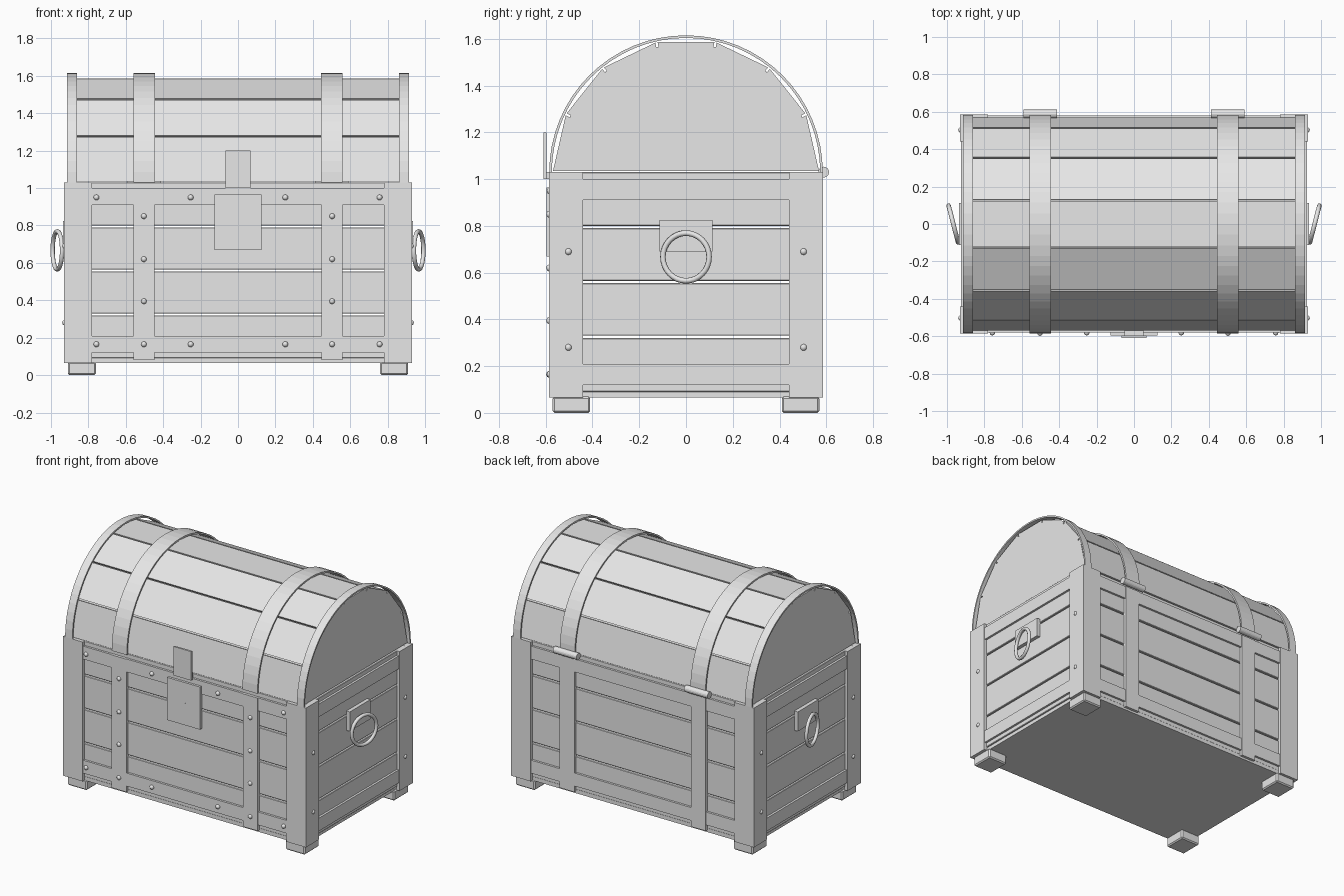
import bpy, bmesh, math
from mathutils import Matrix, Vector

if "Cube" in bpy.data.objects:
    bpy.data.objects.remove(bpy.data.objects["Cube"])

grey = bpy.data.materials.new("plain_grey")
grey.diffuse_color = (0.8, 0.8, 0.8, 1)
grey.use_nodes = True
grey.node_tree.nodes["Principled BSDF"].inputs["Base Color"].default_value = grey.diffuse_color


def finish(bm, name, smooth=False):
    bmesh.ops.recalc_face_normals(bm, faces=bm.faces)
    me = bpy.data.meshes.new(name)
    bm.to_mesh(me)
    bm.free()
    me.materials.append(grey)
    for p in me.polygons:
        p.use_smooth = smooth
    ob = bpy.data.objects.new(name, me)
    bpy.context.collection.objects.link(ob)
    return ob


def box(name, x0, x1, y0, y1, z0, z1, bevel=0.0):
    bm = bmesh.new()
    m = Matrix.Translation(((x0 + x1) / 2, (y0 + y1) / 2, (z0 + z1) / 2))
    m = m @ Matrix.Diagonal((abs(x1 - x0), abs(y1 - y0), abs(z1 - z0), 1))
    bmesh.ops.create_cube(bm, size=1, matrix=m)
    if bevel:
        bmesh.ops.bevel(bm, geom=bm.edges[:], offset=bevel, segments=1, affect='EDGES')
    return finish(bm, name)


def extrude_x(name, profile, x0, x1, smooth=False):
    # closed (y, z) profile swept along x
    bm = bmesh.new()
    f = bm.faces.new([bm.verts.new((x0, y, z)) for y, z in profile])
    r = bmesh.ops.extrude_face_region(bm, geom=[f])
    vs = [v for v in r["geom"] if isinstance(v, bmesh.types.BMVert)]
    bmesh.ops.translate(bm, verts=vs, vec=(x1 - x0, 0, 0))
    return finish(bm, name, smooth)


def extrude_z(name, profile, z0, z1):
    bm = bmesh.new()
    f = bm.faces.new([bm.verts.new((x, y, z0)) for x, y in profile])
    r = bmesh.ops.extrude_face_region(bm, geom=[f])
    vs = [v for v in r["geom"] if isinstance(v, bmesh.types.BMVert)]
    bmesh.ops.translate(bm, verts=vs, vec=(0, 0, z1 - z0))
    return finish(bm, name)


def rivet(x, y, z):
    bm = bmesh.new()
    bmesh.ops.create_uvsphere(bm, u_segments=12, v_segments=8, radius=0.015,
                              matrix=Matrix.Translation((x, y, z)))
    finish(bm, "rivet", True)


SIDES = (-1, 1)
LID_Z = 1.03

# floor and wall planks
box("floor", -0.9, 0.9, -0.565, 0.565, 0.065, 0.092)
pitch = 0.235
for i in range(4):
    z0 = 0.09 + i * pitch + 0.005 * (i > 0)
    z1 = 0.09 + (i + 1) * pitch - 0.005 * (i < 3)
    for s in SIDES:
        box("long_wall_plank", -0.908, 0.908, s * 0.53, s * 0.565, z0, z1, 0.003)
        box("end_wall_plank", s * 0.87, s * 0.91, -0.53, 0.53, z0, z1, 0.003)

# corner brackets and feet
for sx in SIDES:
    for sy in SIDES:
        prof = [(0.93, 0.585), (0.78, 0.585), (0.78, 0.56), (0.905, 0.56),
                (0.905, 0.44), (0.93, 0.44)]
        extrude_z("corner_bracket", [(sx * x, sy * y) for x, y in prof], 0.065, 1.03)
        box("foot", sx * 0.76, sx * 0.91, sy * 0.41, sy * 0.57, 0, 0.07, 0.008)

# horizontal rails and upright straps
for s in SIDES:
    for z0, z1 in ((0.12, 0.21), (0.91, 1.0)):
        box("long_rail", -0.78, 0.78, s * 0.56, s * 0.58, z0, z1)
        box("end_rail", s * 0.905, s * 0.925, -0.44, 0.44, z0, z1)
    for sx in SIDES:
        box("upright_strap", sx * 0.447, sx * 0.56, s * 0.56, s * 0.584, 0.08, 1.0)

# lid core, seven lid planks
N, R = 7, 0.57


def arc(r, n, a0=0.0, a1=math.pi):
    return [(r * math.cos(a0 + (a1 - a0) * i / n),
             LID_Z + r * math.sin(a0 + (a1 - a0) * i / n)) for i in range(n + 1)]


extrude_x("lid_core", [(y, max(z, 1.035)) for y, z in arc(0.55, N)], -0.9, 0.9)
pts = arc(R, N)
for i in range(N):
    a, b = Vector(pts[i]), Vector(pts[i + 1])
    t = (b - a).normalized()
    inward = Vector((-t.y, t.x)) * 0.03
    a, b = a + t * 0.005, b - t * 0.005
    extrude_x("lid_plank", [a, b, b + inward - t * 0.007, a + inward + t * 0.007], -0.9, 0.9)

# curved lid bands
band = arc(0.585, 32) + arc(0.574, 32)[::-1]
for s in SIDES:
    extrude_x("lid_end_band", band, s * 0.86, s * 0.915)
    extrude_x("lid_strap", band, s * 0.443, s * 0.558)
    # lower ends of the straps overlap the front top rail
    # hinge barrels
    bm = bmesh.new()
    m = Matrix.Translation((s * 0.502, 0.589, LID_Z)) @ Matrix.Rotation(math.pi / 2, 4, 'Y')
    bmesh.ops.create_cone(bm, cap_ends=True, segments=16, radius1=0.023, radius2=0.023,
                          depth=0.18, matrix=m)
    finish(bm, "hinge_barrel")

# lock plate, hasp and keyhole
box("lock_plate", -0.125, 0.125, -0.596, -0.575, 0.67, 0.965)
box("hasp", -0.068, 0.068, -0.61, -0.597, 1.0, 1.2)
box("hasp_backing", -0.05, 0.05, -0.598, -0.55, 1.0, 1.03)
box("keyhole_slot", -0.006, 0.006, -0.5965, -0.59, 0.775, 0.82)
bm = bmesh.new()
bmesh.ops.create_cone(bm, cap_ends=True, segments=12, radius1=0.014, radius2=0.014, depth=0.006,
                      matrix=Matrix.Translation((0, -0.5935, 0.825)) @ Matrix.Rotation(math.pi / 2, 4, 'X'))
finish(bm, "keyhole_round")

# ring handles with their plates
for s in SIDES:
    box("handle_plate", s * 0.905, s * 0.936, -0.113, 0.113, 0.69, 0.825)
    bm = bmesh.new()
    rings = []
    for i in range(32):
        u = 2 * math.pi * i / 32
        ring = []
        for j in range(8):
            v = 2 * math.pi * j / 8
            d = 0.102 + 0.012 * math.cos(v)
            h, w = 0.012 * math.sin(v), d * math.cos(u)
            c, n = math.cos(0.25), math.sin(0.25)
            ring.append(bm.verts.new((s * (0.966 + h * c + w * n), w * c - h * n,
                                      0.667 + d * math.sin(u))))
        rings.append(ring)
    for i in range(32):
        p, q = rings[i], rings[(i + 1) % 32]
        for j in range(8):
            k = (j + 1) % 8
            bm.faces.new((p[j], q[j], q[k], p[k]))
    finish(bm, "ring_handle", True)

# rivets on the front and on the end brackets
for s in SIDES:
    for z in (0.165, 0.95):
        for x in (0.253, 0.757):
            rivet(s * x, -0.581, z)
    for z in (0.165, 0.395, 0.62, 0.85):
        rivet(s * 0.503, -0.583, z)
    for y in SIDES:
        for z in (0.28, 0.69):
            rivet(s * 0.925, y * 0.503, z)
